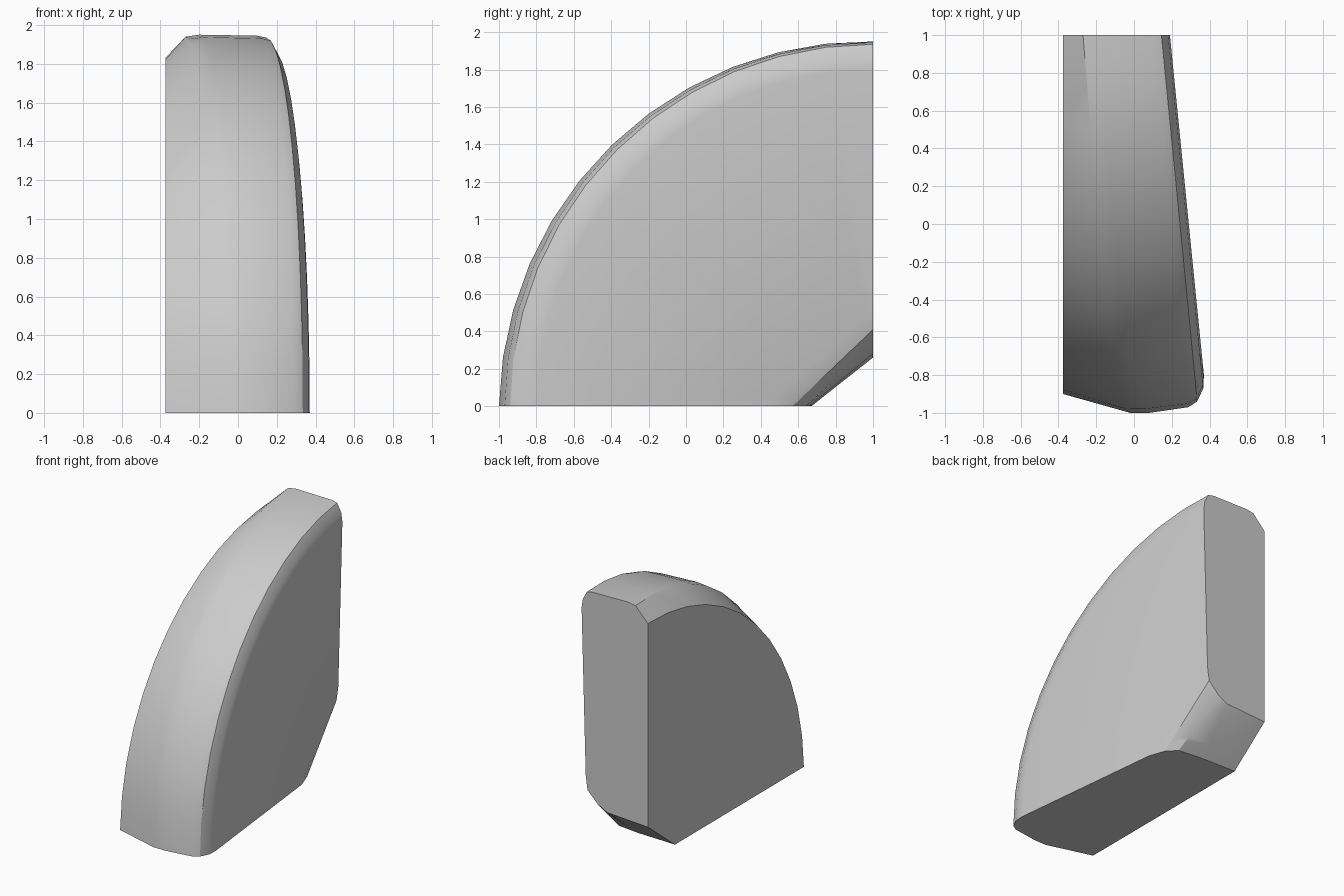
import bpy, bmesh, math

cube = bpy.data.objects.get("Cube")
if cube:
    bpy.data.objects.remove(cube, do_unlink=True)

STEPS = 12
LEFT = -0.375          # flat cut side
lerp = lambda a, b, t: a + (b - a) * t


def side_x(y):
    # gently tapering large side
    return 0.29 - 0.1 * y


# Outer rim: (radius, x) at the bottom end and at the back end
crown = [((1.90, LEFT), (1.83, LEFT)),
         ((2.00, -0.02), (1.94, -0.27)),
         ((2.00, 0.08), (1.95, -0.20))]
# Rounded shoulder: (radius, offset from the tapering side) at both ends
shoulder = [((1.97, -0.10), (1.945, -0.09)),
            ((1.94, -0.05), (1.935, -0.045)),
            ((1.87, -0.01), (1.87, -0.01)),
            ((1.80, 0.0), (1.80, 0.0))]
# Rounded inner corner: (distance from centre, x) at both ends
inner = [((0.56, 0.235), (0.52, 0.155)),
         ((0.43, 0.19), (0.41, 0.14)),
         ((0.36, 0.12), (0.32, 0.05)),
         ((0.34, -0.06), (0.28, -0.03)),
         ((0.33, LEFT), (0.26, LEFT))]


def section(t):
    a = t * math.pi / 2
    pts = []
    for (r0, x0), (r1, x1) in crown:
        r = lerp(r0, r1, t)
        pts.append((lerp(x0, x1, t), 1 - r * math.cos(a), r * math.sin(a)))
    for (r0, o0), (r1, o1) in shoulder:
        r = lerp(r0, r1, t)
        y = 1 - r * math.cos(a)
        pts.append((side_x(y) + lerp(o0, o1, t), y, r * math.sin(a)))
    # the inner cut runs straight between its ends
    for (d0, x0), (d1, x1) in inner:
        pts.append((lerp(x0, x1, t), 1 - d0 * (1 - t), d1 * t))
    return pts


# Sweep the section through a quarter turn and cap both ends
bm = bmesh.new()
rings = [[bm.verts.new(p) for p in section(i / STEPS)] for i in range(STEPS + 1)]
for a, b in zip(rings, rings[1:]):
    for i in range(len(a)):
        j = (i + 1) % len(a)
        bm.faces.new((a[i], a[j], b[j], b[i]))
bm.faces.new(rings[0])
bm.faces.new(rings[-1])
bmesh.ops.recalc_face_normals(bm, faces=bm.faces)

mesh = bpy.data.meshes.new("quarter_wedge")
bm.to_mesh(mesh)
bm.free()
wedge = bpy.data.objects.new("quarter_wedge", mesh)
bpy.context.collection.objects.link(wedge)

# Plain grey material
grey = bpy.data.materials.new("light_grey")
grey.use_nodes = True
color = (0.6, 0.6, 0.6, 1)
grey.diffuse_color = color
grey.node_tree.nodes["Principled BSDF"].inputs["Base Color"].default_value = color
mesh.materials.append(grey)

bpy.ops.object.select_all(action='DESELECT')
wedge.select_set(True)
bpy.context.view_layer.objects.active = wedge
bpy.ops.object.shade_smooth_by_angle(angle=math.radians(30))
